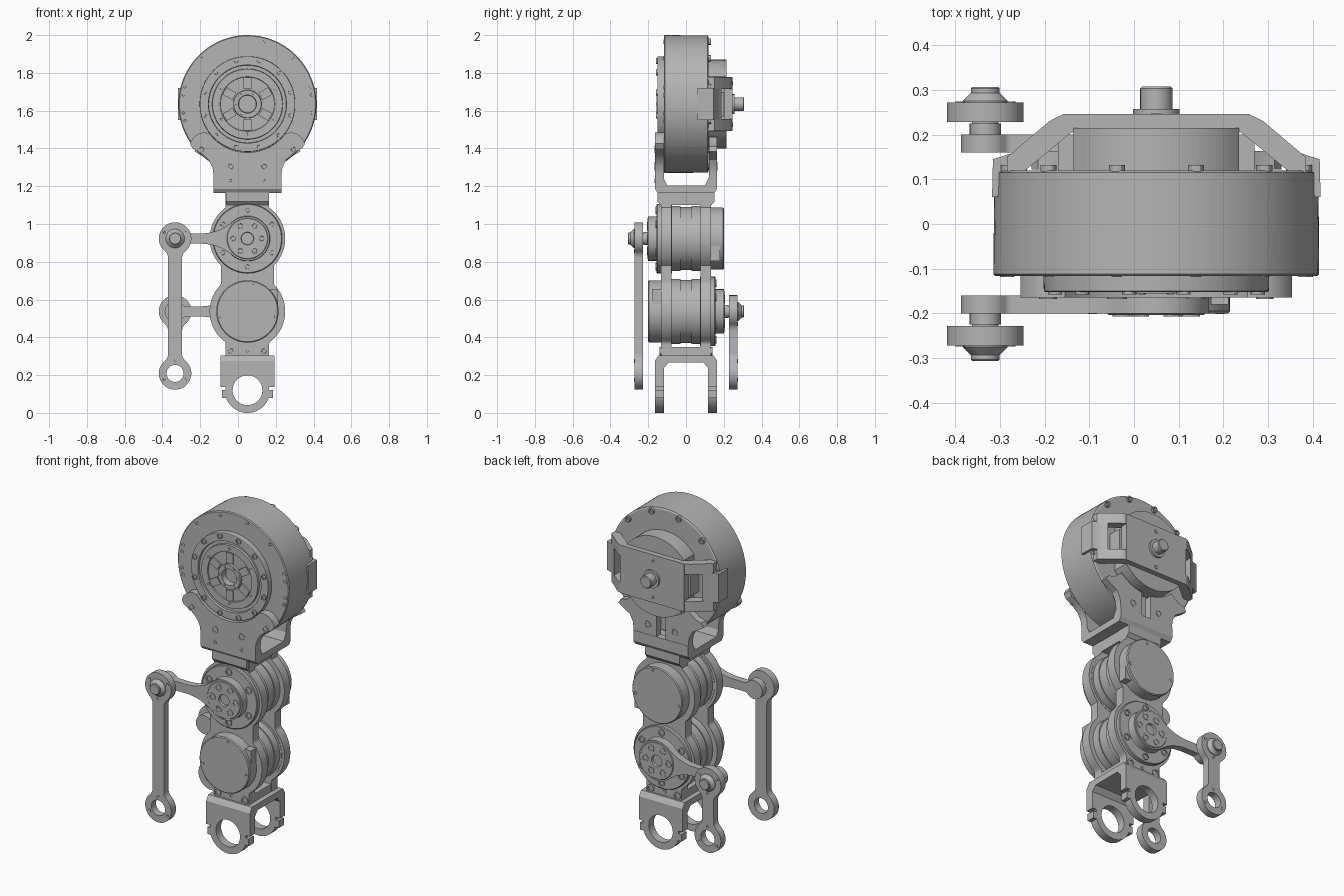
import bpy, bmesh
from math import sin, cos, radians, sqrt, pi, atan2

cube = bpy.data.objects.get("Cube")
if cube:
    bpy.data.objects.remove(cube, do_unlink=True)

grey = bpy.data.materials.new("plain grey metal")
grey.use_nodes = True
grey.diffuse_color = (0.46, 0.46, 0.46, 1)
grey.node_tree.nodes["Principled BSDF"].inputs["Base Color"].default_value = (0.46, 0.46, 0.46, 1)

CX = 0.05                        # centre line of the motors
DRUM, UP, LOW = 1.635, 0.923, 0.537   # axle heights
RX, RZ = -0.333, 0.209           # rod line and foot height
parts = []


def finish(name, bm):
    bmesh.ops.recalc_face_normals(bm, faces=bm.faces)
    mesh = bpy.data.meshes.new(name)
    bm.to_mesh(mesh)
    bm.free()
    mesh.materials.append(grey)
    ob = bpy.data.objects.new(name, mesh)
    bpy.context.scene.collection.objects.link(ob)
    parts.append(ob)


def extrude(name, loops, lo, hi, axis="y", off=(0, 0)):
    """Solid from an outline and optional holes, pushed along an axis."""
    place = {"y": lambda u, v, d: (u, d, v),
             "x": lambda u, v, d: (d, u, v),
             "z": lambda u, v, d: (u, v, d)}[axis]
    bm = bmesh.new()
    rings = []
    for d in (lo, hi):
        edges = []
        level = []
        for loop in loops:
            vs = [bm.verts.new(place(u + off[0], v + off[1], d)) for u, v in loop]
            edges += [bm.edges.new((vs[i - 1], vs[i])) for i in range(len(vs))]
            level.append(vs)
        bmesh.ops.triangle_fill(bm, edges=edges, use_beauty=True, normal=place(0, 0, 1))
        rings.append(level)
    for a, b in zip(*rings):
        for i in range(len(a)):
            bm.faces.new((a[i - 1], a[i], b[i], b[i - 1]))
    finish(name, bm)


def turned(name, centres, profile, n=64):
    """Lathe a (y, radius) profile around each (x, z) centre."""
    bm = bmesh.new()
    for cx, cz in centres:
        prev = None
        for y, r in profile:
            count = n if r > 0 else 1
            ring = [bm.verts.new((cx + r * cos(2 * pi * i / n), y, cz + r * sin(2 * pi * i / n)))
                    for i in range(count)]
            if prev:
                for i in range(n):
                    j = (i + 1) % n
                    if len(prev) == 1:
                        bm.faces.new((prev[0], ring[i], ring[j]))
                    elif count == 1:
                        bm.faces.new((prev[i], prev[j], ring[0]))
                    else:
                        bm.faces.new((prev[i], prev[j], ring[j], ring[i]))
            prev = ring
    finish(name, bm)


def arc(u, v, r, a0, a1, n=24):
    return [(u + r * cos(radians(a0 + (a1 - a0) * i / n)),
             v + r * sin(radians(a0 + (a1 - a0) * i / n))) for i in range(n + 1)]


def circle(u, v, r, n=48):
    return arc(u, v, r, 0, 360, n)[:-1]


def mirrored(half):
    return half + [(-u, v) for u, v in reversed(half) if u > 1e-6]


def rect(u0, u1, v0, v1):
    return [(u0, v0), (u1, v0), (u1, v1), (u0, v1)]


def around(cz, radius, angles, cx=CX):
    return [(cx + radius * cos(radians(a)), cz + radius * sin(radians(a))) for a in angles]


def bolts(name, centres, y, s, r=0.018, h=0.01):
    turned(name, centres, [(y - s * 0.01, 0), (y - s * 0.01, r), (y + s * h, r),
                           (y + s * h, r * .6), (y + s * .001, r * .55), (y + s * .001, 0)], 12)


def flare(r, w, b):
    """Curve from a disc edge into a straight bar of half width w."""
    b = radians(b)
    t = (r * sin(b) - w) / cos(b)
    p0, c = (r * cos(b), r * sin(b)), (r * cos(b) + t * sin(b), w)
    p1 = (c[0] + t, w)
    return [tuple((1 - k) ** 2 * p0[i] + 2 * k * (1 - k) * c[i] + k * k * p1[i] for i in (0, 1))
            for k in [j / 8 for j in range(1, 9)]]


def link(a, ra, ba, b, rb, bb, w):
    """Bar joining two discs with flared ends."""
    dx, dz = b[0] - a[0], b[1] - a[1]
    length, ang = sqrt(dx * dx + dz * dz), atan2(dz, dx)
    fa = flare(ra, w, ba)
    fb = [(length - u, v) for u, v in flare(rb, w, bb)]
    pts = arc(0, 0, ra, ba, 360 - ba, 40) + [(u, -v) for u, v in fa]
    pts += [(u, -v) for u, v in reversed(fb)] + arc(length, 0, rb, bb - 180, 180 - bb, 32)
    pts += fb + list(reversed(fa))
    return [(a[0] + u * cos(ang) - v * sin(ang), a[1] + u * sin(ang) + v * cos(ang)) for u, v in pts]


# Large drum with stepped front face
turned("drum", [(CX, DRUM)], [
    (0.12, 0), (0.12, .355), (0.115, .363), (-.112, .365), (-.117, .36), (-.117, .253),
    (-.15, .252), (-.152, .249), (-.152, .207), (-.138, .205), (-.138, .187), (-.15, .185),
    (-.15, .145), (-.143, .143), (-.143, .075), (-.156, .073), (-.156, .048), (-.12, .046),
    (-.12, 0)], 96)
for i in range(6):
    a = radians(90 + 60 * i)
    box = [(-.022, .08), (.022, .08), (.022, .14), (-.022, .14)]
    extrude("drum_spoke", [[(u * sin(a) + v * cos(a), v * sin(a) - u * cos(a)) for u, v in box]],
            -.152, -.14, off=(CX, DRUM))
bolts("drum_ring_bolts", around(DRUM, .235, range(15, 375, 30)), -.152, -1, .016, .006)
bolts("drum_hub_bolts", around(DRUM, .062, range(0, 360, 60)), -.156, -1, .008, .002)
bolts("drum_face_bolts", around(DRUM, .16, range(30, 390, 60)), -.15, -1, .01, .002)
rim = [s + d for s in (0, 180) for d in (-15, -8, 8, 15)] + [45, 75, 105, 135]
bolts("drum_rim_bolts", around(DRUM, .342, rim), -.117, -1, .012, .002)
bolts("drum_back_bolts", around(DRUM, .342, range(15, 375, 30)), .12, 1, .018, .012)

# Rear hub with flat sides, and the shaft
flat = 38
extrude("rear_hub", [arc(0, 0, .235, flat, 180 - flat) + arc(0, 0, .235, 180 + flat, 360 - flat)],
        .11, .215, off=(CX, DRUM))
turned("rear_shaft", [(CX, DRUM)], [(.2, 0), (.2, .052), (.258, .052), (.258, .036),
                                    (.304, .036), (.308, .032), (.308, 0)], 40)

# Rear bridge: centre plate, split sloping arms and end tabs
extrude("bridge_plate", [rect(-.21, .21, -.142, .142)], .205, .246, off=(CX, DRUM))
for s in (-1, 1):
    arm = [(.19, .246), (.215, .243), (.24, .23), (.325, .158), (.335, .15), (.335, .115),
           (.30, .115), (.19, .205)]
    tab = [(.29, .115), (.29, .187), (.325, .158), (.366, .145), (.368, .06), (.355, .06), (.345, .115)]
    for lo in (-.142, .08):
        extrude("bridge_arm", [[(s * u, v) for u, v in arm]], DRUM + lo, DRUM + lo + .062,
                "z", (CX, 0))
    extrude("bridge_tab", [[(s * u, v) for u, v in tab]], DRUM - .085, DRUM + .085, "z", (CX, 0))
    extrude("bridge_connector", [rect(-.02, .02, -.065, .065)], .11, .2, off=(CX + s * .2, DRUM))
bolts("bridge_bolts", [(CX, DRUM + d) for d in (-.11, .11)], .246, 1, .012, .002)

# Yoke holding the drum
lug = [(.235, -.15), (.262, -.158), (.29, -.18), (.304, -.21), (.29, -.235), (.24, -.262),
       (.205, -.295), (.185, -.335), (.18, -.37), (.18, -.45)]
extrude("yoke_front", [mirrored(arc(0, 0, .256, -90, -37) + lug)], -.165, -.117, off=(CX, DRUM))
back = arc(0, 0, .245, -83, -45) + [(.225, -.215), (.265, -.225), (.28, -.25), (.24, -.275)] \
    + lug[6:] + [(.03, -.45)]
for s in (-1, 1):
    extrude("yoke_back", [[(s * u, v) for u, v in back]], .122, .163, off=(CX, DRUM))
extrude("yoke_base", [mirrored([(0, 1.165), (.15, 1.165), (.165, 1.188), (.165, 1.25), (.122, 1.25),
                                (.1, 1.205), (0, 1.205)])], CX - .18, CX + .18, "x")
for s, y in ((-1, -.165), (1, .163)):
    bolts("yoke_bolts", [(CX + d, 1.305) for d in (-.088, .088)], y, s, .022, .003)
    bolts("yoke_small_bolts", [(CX + d, 1.23) for d in (-.088, .088)], y, s, .012, .002)
bolts("yoke_lug_bolts", [(CX + d, 1.395) for d in (-.243, .243)], -.165, -1, .02, .003)


# Waisted side plates joined by blocks
def half_width(z):
    disc = max(sqrt(max(0, .04 - (z - c) ** 2)) for c in (UP, LOW))
    return max(disc, .14 if abs(z - .73) < .06 else .115)


side = mirrored([(half_width(z), z) for z in [.30 + .865 * i / 90 for i in range(91)]])
for s in (-1, 1):
    extrude("side_plate", [side], *sorted((s * .077, s * .133)), off=(CX, 0))
    bolts("plate_bolts", [(CX + d, z) for d in (-.088, .088) for z in (1.13, .327)], s * .133, s, .022, .006)
    bolts("plate_centre_bolts", [(CX, z) for z in (1.13, .327)], s * .133, s, .012, .002)
extrude("top_block", [mirrored([(0, 1.1), (.135, 1.1), (.152, 1.12), (.152, 1.168), (0, 1.168)])],
        CX - .113, CX + .113, "x")
extrude("bottom_block", [rect(-.13, .13, .29, .35)], CX - .113, CX + .113, "x")


# Motor with crank and rod; s is the output side along y
def motor(label, cz, s):
    turned(label + "_motor", [(CX, cz)], [(s * y, r) for y, r in (
        (-.2, 0), (-.2, .16), (-.195, .165), (-.08, .165), (-.08, .172), (-.03, .172), (-.03, .166),
        (.03, .166), (.03, .172), (.075, .172), (.075, .184), (.152, .184), (.156, .18), (.156, .12),
        (.16, .118), (.16, .112), (.2, .11), (.204, .106), (.204, .034), (.19, .032), (.19, 0))])
    bolts(label + "_flange_bolts", around(cz, .15, range(30, 390, 60)), s * .156, s, .02, .006)
    bolts(label + "_cap_bolts", around(cz, .145, (-10, 80, 190)), -s * .2, -s, .01, .002)
    bolts(label + "_hub_bolts", around(cz, .076, range(0, 360, 60)), s * .204, s, .022, .003)
    dz = s * .08
    extrude(label + "_connector", [rect(-.02, .02, -.04, .04)], *sorted((-s * .13, -s * .18)),
            off=(CX + .142, cz + dz))
    # Crank arm
    hub = circle(CX, cz, .1)
    extrude(label + "_crank", [link((CX, cz), .118, 50, (RX, cz), .055, 40, .027), hub],
            *sorted((s * .16, s * .201)))
    turned(label + "_crank_pin", [(RX, cz)], [(s * y, r) for y, r in (
        (.165, 0), (.165, .035), (.225, .035), (.225, .03), (.268, .03), (.268, .05), (.276, .05),
        (.294, .032), (.304, .032), (.307, .029), (.307, 0))], 32)
    # Push rod with an open eye at the foot
    extrude(label + "_rod", [link((RX, cz), .086, 40, (RX, RZ), .086, 40, .037),
                             circle(RX, RZ, .045)], *sorted((s * .228, s * .272)))
    for z, turn in ((cz, 30), (RZ, -30)):
        bolts(label + "_rod_bolts", around(z, .066, (turn, turn + 120, turn + 240), RX),
              s * .272, s, .01, .002)


motor("upper", UP, -1)
motor("lower", LOW, 1)

# Foot clamp: bridge piece and two split ring plates
extrude("clamp_bridge", [mirrored([(0, .305), (.145, .305), (.165, .275), (.165, .21), (.12, .21),
                                   (.12, .235), (.09, .268), (0, .268)])],
        CX - .143, CX + .143, "x")
ring = [(0, .275), (.143, .275), (.143, .138), (.115, .138), (.115, .122), (.136, .122),
        (.136, .08), (.113, .08)] + arc(0, .12, .12, -22, -90, 20)
for s in (-1, 1):
    extrude("clamp_ring", [mirrored(ring), circle(0, .12, .079)],
            *sorted((s * .117, s * .165)), off=(CX, 0))

# Smooth round surfaces, keep edges crisp
bpy.ops.object.select_all(action="DESELECT")
for ob in parts:
    ob.select_set(True)
bpy.context.view_layer.objects.active = parts[0]
bpy.ops.object.shade_smooth_by_angle(angle=radians(30))
